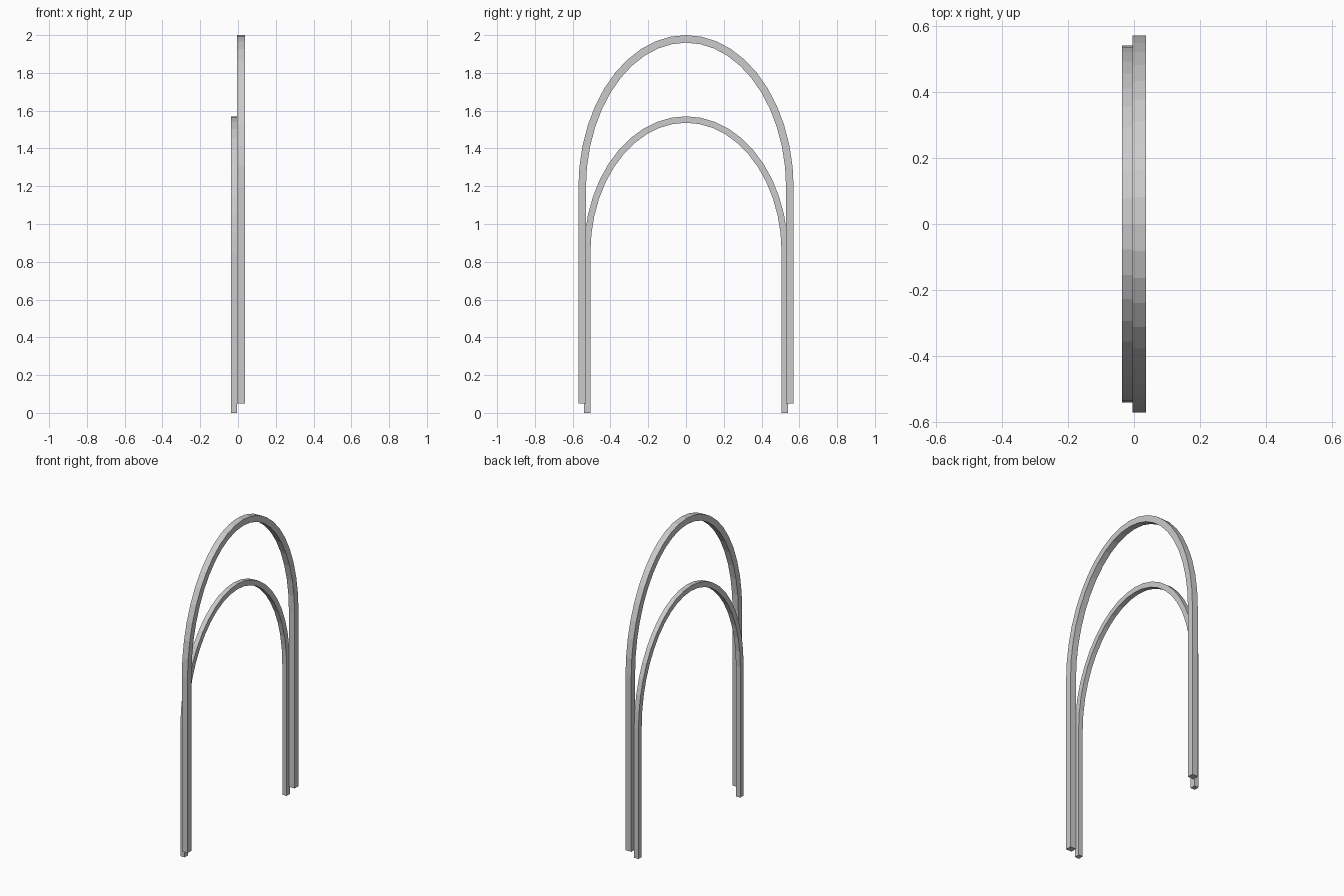
import bpy, bmesh, math

cube = bpy.data.objects.get("Cube")
if cube:
    bpy.data.objects.remove(cube)

grey = bpy.data.materials.new("light grey")
grey.use_nodes = True
colour = (0.6, 0.6, 0.6, 1)
grey.diffuse_color = colour
grey.node_tree.nodes["Principled BSDF"].inputs["Base Color"].default_value = colour

SEGMENTS = 22


def make_arch(name, x0, x1, half_width, foot, spring, top, thick):
    """Square bar: two straight legs joined by a half ellipse."""
    a, b = half_width - thick / 2, top - thick / 2 - spring
    # Centre line as (y, z, normal y, normal z)
    path = [(-a, foot, -1, 0)]
    for i in range(SEGMENTS + 1):
        t = math.pi * (1 - i / SEGMENTS)
        c, s = math.cos(t), math.sin(t)
        length = math.hypot(c / a, s / b)
        path.append((a * c, spring + b * s, c / a / length, s / b / length))
    path.append((a, foot, 1, 0))

    bm = bmesh.new()
    rings = []
    for y, z, ny, nz in path:
        ring = []
        for x, side in ((x0, -1), (x1, -1), (x1, 1), (x0, 1)):
            d = side * thick / 2
            ring.append(bm.verts.new((x, y + ny * d, z + nz * d)))
        rings.append(ring)
    for r, q in zip(rings, rings[1:]):
        for k in range(4):
            n = (k + 1) % 4
            bm.faces.new((r[k], r[n], q[n], q[k]))
    bm.faces.new(rings[0])
    bm.faces.new(rings[-1])
    bmesh.ops.recalc_face_normals(bm, faces=bm.faces)

    mesh = bpy.data.meshes.new(name)
    bm.to_mesh(mesh)
    bm.free()
    mesh.materials.append(grey)
    obj = bpy.data.objects.new(name, mesh)
    bpy.context.collection.objects.link(obj)


# Tall outer arch and the lower arch beside it
make_arch("tall_arch", -0.005, 0.036, 0.57, 0.05, 1.19, 2.0, 0.04)
make_arch("low_arch", -0.036, -0.005, 0.54, 0.0, 0.85, 1.57, 0.034)
